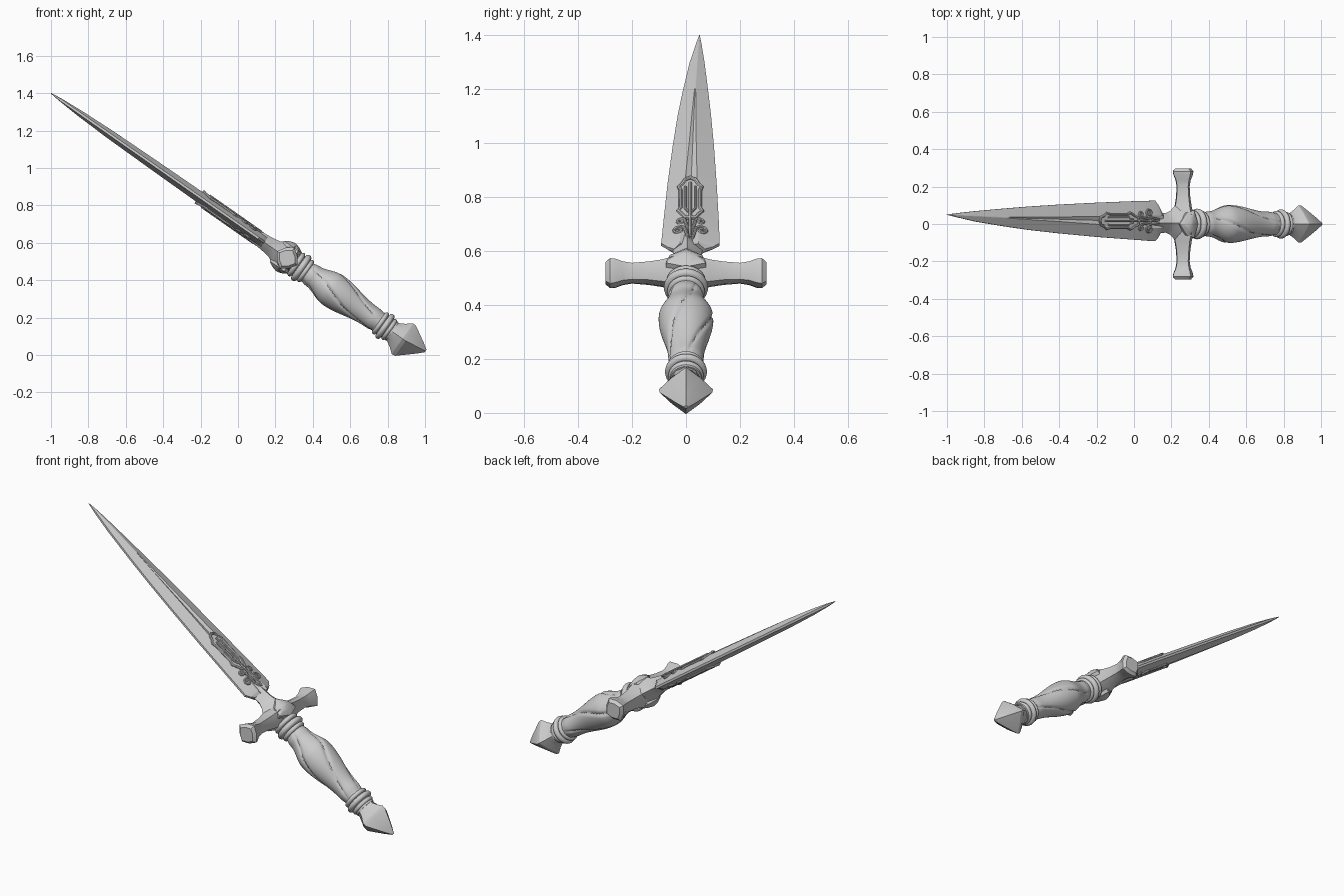
import bpy, bmesh
from math import sin, cos, pi, radians, exp
from mathutils import Matrix

if "Cube" in bpy.data.objects:
    bpy.data.objects.remove(bpy.data.objects["Cube"])

# Dagger frame: X = width (world y), Y = thickness, Z = along the dagger, pommel to tip
FRAME = Matrix(((0, -.5727, -.82, .99), (1, 0, 0, 0), (0, -.82, .5727, .01), (0, 0, 0, 1)))


def finish(ob, angle):
    bpy.ops.object.select_all(action='DESELECT')
    ob.select_set(True)
    bpy.context.view_layer.objects.active = ob
    if ob.type == 'CURVE':
        bpy.ops.object.convert(target='MESH')
        ob = bpy.context.object
    ob.data.transform(FRAME)
    bpy.ops.object.shade_smooth_by_angle(angle=radians(angle))
    return ob


def loft(name, rings, angle=30):
    """Skin a list of equal-length rings and cap both ends."""
    bm = bmesh.new()
    rows = [[bm.verts.new(p) for p in r] for r in rings]
    n = len(rows[0])
    for a, b in zip(rows, rows[1:]):
        for i in range(n):
            j = (i + 1) % n
            bm.faces.new((a[i], a[j], b[j], b[i]))
    bm.faces.new(rows[0][::-1])
    bm.faces.new(rows[-1])
    bmesh.ops.recalc_face_normals(bm, faces=bm.faces)
    me = bpy.data.meshes.new(name)
    bm.to_mesh(me)
    bm.free()
    ob = bpy.data.objects.new(name, me)
    bpy.context.collection.objects.link(ob)
    return finish(ob, angle)


def octagon(a, b, k=.78):
    """Eight points: corners on the axes, in-between points pulled in by k."""
    return [(a * cos(i * pi / 4) * (1, k)[i % 2], b * sin(i * pi / 4) * (1, k)[i % 2]) for i in range(8)]


def revolve(name, profile, n=32):
    return loft(name, [[(r * cos(2 * pi * i / n), r * sin(2 * pi * i / n), s) for i in range(n)]
                       for r, s in profile])


def smooth(table, t):
    """Cosine-eased lookup in a list of (t, value)."""
    for (t0, v0), (t1, v1) in zip(table, table[1:]):
        if t <= t1:
            u = (t - t0) / (t1 - t0)
            return v0 + (v1 - v0) * (1 - cos(pi * u)) / 2
    return table[-1][1]


def tube(name, pts, r, side, cyclic=False):
    """Raised strand lying on one blade face; pts are (width, length)."""
    cu = bpy.data.curves.new(name, 'CURVE')
    cu.dimensions = '3D'
    cu.bevel_depth = r
    cu.bevel_resolution = 2
    cu.use_fill_caps = True
    sp = cu.splines.new('POLY')
    sp.points.add(len(pts) - 1)
    for p, (x, s) in zip(sp.points, pts):
        p.co = (x, side * (.037 - .2 * abs(x - MID)), s, 1)
    sp.use_cyclic_u = cyclic
    ob = bpy.data.objects.new(name, cu)
    bpy.context.collection.objects.link(ob)
    return finish(ob, 40)


MID = .016

# Blade: length, one edge, other edge, ridge, half thickness, fuller half width, fuller depth
blade = [(1.035, .07, -.045, .012, .034, .034, .010),
         (1.05, .1, -.07, .012, .034, .034, .010),
         (1.073, .125, -.092, .012, .034, .034, .010),
         (1.207, .122, -.084, .014, .034, .030, .010),
         (1.451, .114, -.069, .019, .033, .022, .010),
         (1.695, .104, -.050, .025, .030, .013, .008),
         (1.90, .093, -.031, .030, .027, .007, .005),
         (2.05, .083, -.013, .034, .024, .002, 0),
         (2.24, .069, .013, .042, .017, .002, 0),
         (2.36, .058, .036, .047, .009, .001, 0),
         (2.427, .051, .049, .050, .002, .0005, 0)]
rings = []
for s, hi, lo, c, h, g, d in blade:
    e = min(.006, h * .6)
    top = [(hi, e), (c + g, h - .1 * g), (c, h - d), (c - g, h - .1 * g), (lo, e)]
    rings.append([(x, y, s) for x, y in top] + [(x, -y, s) for x, y in top[::-1]])
loft("blade", rings, 12)

# Ricasso joining blade and guard
loft("ricasso", [[(x + .006, y, s) for x, y in octagon(a, b)] for s, a, b in
                 [(.88, .09, .08), (.915, .098, .085), (.945, .088, .066), (.97, .065, .052),
                  (1.0, .052, .046), (1.035, .055, .042), (1.07, .04, .04), (1.12, .008, .036)]], 25)

# Crossguard with flared ends
arm = [(.0, .066, .08), (.045, .064, .078), (.09, .052, .062), (.14, .042, .053), (.2, .039, .047),
       (.235, .046, .054), (.262, .06, .066), (.282, .066, .068), (.298, .05, .05)]
full = [(-x, a, b) for x, a, b in arm[:0:-1]] + arm
loft("crossguard", [[(x, y, .887 + s) for s, y in octagon(a, b, .84)] for x, a, b in full], 28)

# Peaked shield on each face of the guard
for side, label in ((1, "lower"), (-1, "upper")):
    outline = [(-.075, .86), (0, .835), (.075, .86), (.06, .91), (0, .955), (-.06, .91)]
    loft("guard_shield_" + label,
         [[(x * k, side * y, .895 + (s - .895) * k) for x, s in outline]
          for k, y in ((1, .045), (1, .066), (.5, .083), (.1, .09))], 25)

# Grip with four spiral grooves
shape = [(0, .058), (.12, .066), (.64, .102), (.9, .068), (1, .058)]
N, M, rings = 72, 48, []
for j in range(M + 1):
    t = j / M
    ring = []
    for i in range(N):
        f = 2 * pi * i / N
        u = ((f - 2.3 * t) / (pi / 2) + .5) % 1 - .5
        fade = min(1, 8 * t, 8 * (1 - t))
        r = smooth(shape, t) * (1 - .09 * fade * exp(-(u / .06) ** 2) - .02 * fade * abs(u))
        ring.append((r * cos(f), r * sin(f) * .94, .275 + .495 * t))
    rings.append(ring)
loft("grip", rings, 35)

# Collars at both ends of the grip
for name, s0, beads in (("guard_collar", .755, ((.012, .070, .012), (.040, .082, .017), (.072, .074, .013))),
                        ("pommel_collar", .205, ((.016, .066, .012), (.044, .078, .015), (.073, .070, .012)))):
    revolve(name + "_core", [(.058, s0 - .005), (.062, s0 + .04), (.058, s0 + .09)])
    for k, (ds, r, w) in enumerate(beads):
        revolve(f"{name}_ring_{k}", [(r - w + w * sin(pi * i / 8), s0 + ds - w * cos(pi * i / 8))
                                     for i in range(9)])

# Faceted pommel
loft("pommel", [[(x, y + o, s) for x, y in octagon(a, a, k)] for s, a, k, o in
                [(-.004, .008, .8, -.017), (.03, .036, .76, -.012), (.115, .098, .75, 0),
                 (.135, .1, .75, 0), (.165, .076, .82, 0), (.19, .06, .9, 0), (.215, .054, 1, 0)]], 22)

# Raised ornament on both blade faces
for side, label in ((1, "lower"), (-1, "upper")):
    half = [(0, 1.455), (.02, 1.445), (.03, 1.42), (.042, 1.405), (.036, 1.38), (.036, 1.27), (.044, 1.25),
            (.03, 1.225), (.018, 1.2)]
    frame = [(MID + x, s) for x, s in half] + [(MID - x, s) for x, s in half[:0:-1]]
    loft("ornament_plate_" + label, [[(x, side * y, s) for x, s in frame] for y in (.0, .031)], 30)
    tube("ornament_frame_" + label, frame, .0075, side, True)
    tube("ornament_spine_" + label, [(MID, 1.42), (MID, 1.08)], .006, side)
    for m in (1, -1):
        tag = label + ("_a" if m > 0 else "_b")
        tube("ornament_bar_" + tag, [(MID + m * x, s) for x, s in
                                     ((.018, 1.4), (.018, 1.26), (.006, 1.235))], .005, side)
        # scrolls: a stem curling into a spiral
        for k, (cx, cs, r0) in enumerate(((.043, 1.125, .024), (.036, 1.18, .017))):
            spiral = [(cx + r0 * (1 - i / 26) * cos(pi - i * .42), cs + r0 * (1 - i / 26) * sin(pi - i * .42))
                      for i in range(22)]
            pts = [(.008, cs - .06), (.014, cs - .03)] + spiral
            tube(f"ornament_scroll_{tag}_{k}", [(MID + m * x, s) for x, s in pts], .006, side)
